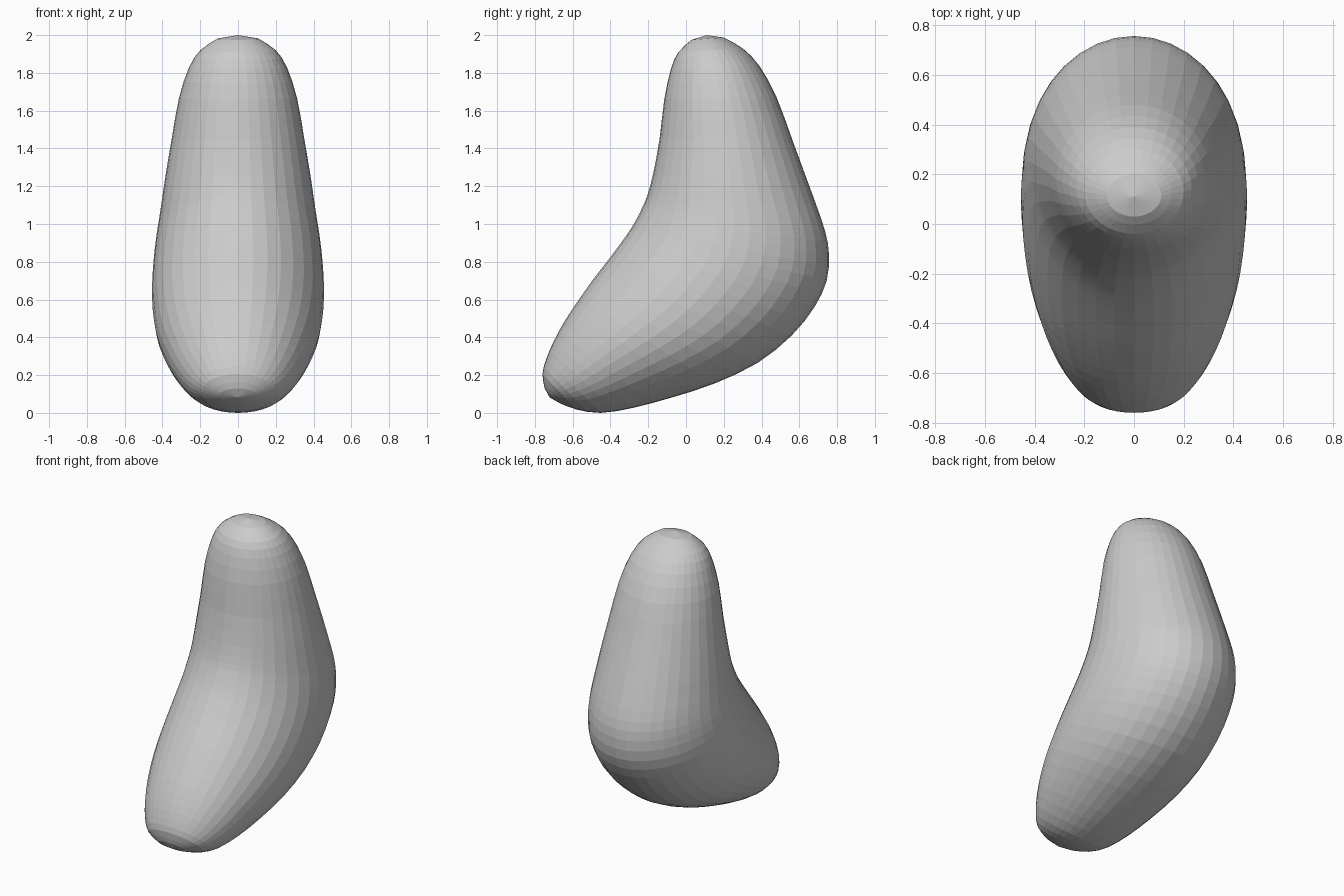
import bpy, bmesh, math
from mathutils import Vector

if "Cube" in bpy.data.objects:
    bpy.data.objects.remove(bpy.data.objects["Cube"])

SIDES = 36
STEPS = 2

# Fanned cross-sections: front y, front z, back y, back z, half width
SECTIONS = [
    (0.03, 1.975, 0.20, 1.987, 0.11),
    (-0.04, 1.91, 0.30, 1.93, 0.20),
    (-0.08, 1.82, 0.39, 1.835, 0.26),
    (-0.115, 1.66, 0.48, 1.67, 0.313),
    (-0.14, 1.45, 0.565, 1.44, 0.352),
    (-0.175, 1.26, 0.635, 1.25, 0.384),
    (-0.205, 1.15, 0.69, 1.10, 0.403),
    (-0.23, 1.09, 0.737, 0.96, 0.418),
    (-0.265, 1.02, 0.757, 0.84, 0.433),
    (-0.305, 0.955, 0.745, 0.70, 0.445),
    (-0.355, 0.885, 0.68, 0.56, 0.453),
    (-0.415, 0.805, 0.56, 0.41, 0.455),
    (-0.485, 0.715, 0.38, 0.265, 0.445),
    (-0.56, 0.61, 0.15, 0.155, 0.42),
    (-0.64, 0.49, -0.08, 0.08, 0.375),
    (-0.70, 0.38, -0.28, 0.027, 0.322),
    (-0.74, 0.285, -0.45, 0.0, 0.262),
    (-0.76, 0.205, -0.58, 0.018, 0.195),
    (-0.748, 0.13, -0.67, 0.052, 0.10),
]
TOP, TOE = (0, 0.11, 2.0), (0, -0.722, 0.082)


def catmull(a, b, c, d, t):
    return [0.5 * (2 * q + (r - p) * t + (2 * p - 5 * q + 4 * r - s) * t * t
                   + (3 * q - p - 3 * r + s) * t ** 3)
            for p, q, r, s in zip(a, b, c, d)]


# Smooth interpolation between the cross-sections
rows = []
last = len(SECTIONS) - 1
for i in range(last):
    pts = [SECTIONS[min(max(i + k, 0), last)] for k in (-1, 0, 1, 2)]
    rows += [catmull(*pts, s / STEPS) for s in range(STEPS)]
rows.append(SECTIONS[last])

# Skin the bent body with elliptical rings and close both tips
bm = bmesh.new()
rings = []
for fy, fz, by, bz, w in rows:
    front, back = Vector((0, fy, fz)), Vector((0, by, bz))
    mid, half = (front + back) / 2, (back - front) / 2
    angles = [2 * math.pi * k / SIDES for k in range(SIDES)]
    rings.append([bm.verts.new(mid + half * math.sin(a) + Vector((w * math.cos(a), 0, 0)))
                  for a in angles])
for r0, r1 in zip(rings, rings[1:]):
    for k in range(SIDES):
        n = (k + 1) % SIDES
        bm.faces.new((r0[k], r0[n], r1[n], r1[k]))
for tip, ring in ((TOP, rings[0]), (TOE, rings[-1])):
    v = bm.verts.new(tip)
    for k in range(SIDES):
        bm.faces.new((v, ring[k], ring[(k + 1) % SIDES]))
bmesh.ops.recalc_face_normals(bm, faces=bm.faces)

mesh = bpy.data.meshes.new("bent_body")
bm.to_mesh(mesh)
bm.free()
bpy.context.collection.objects.link(bpy.data.objects.new("bent_body", mesh))
